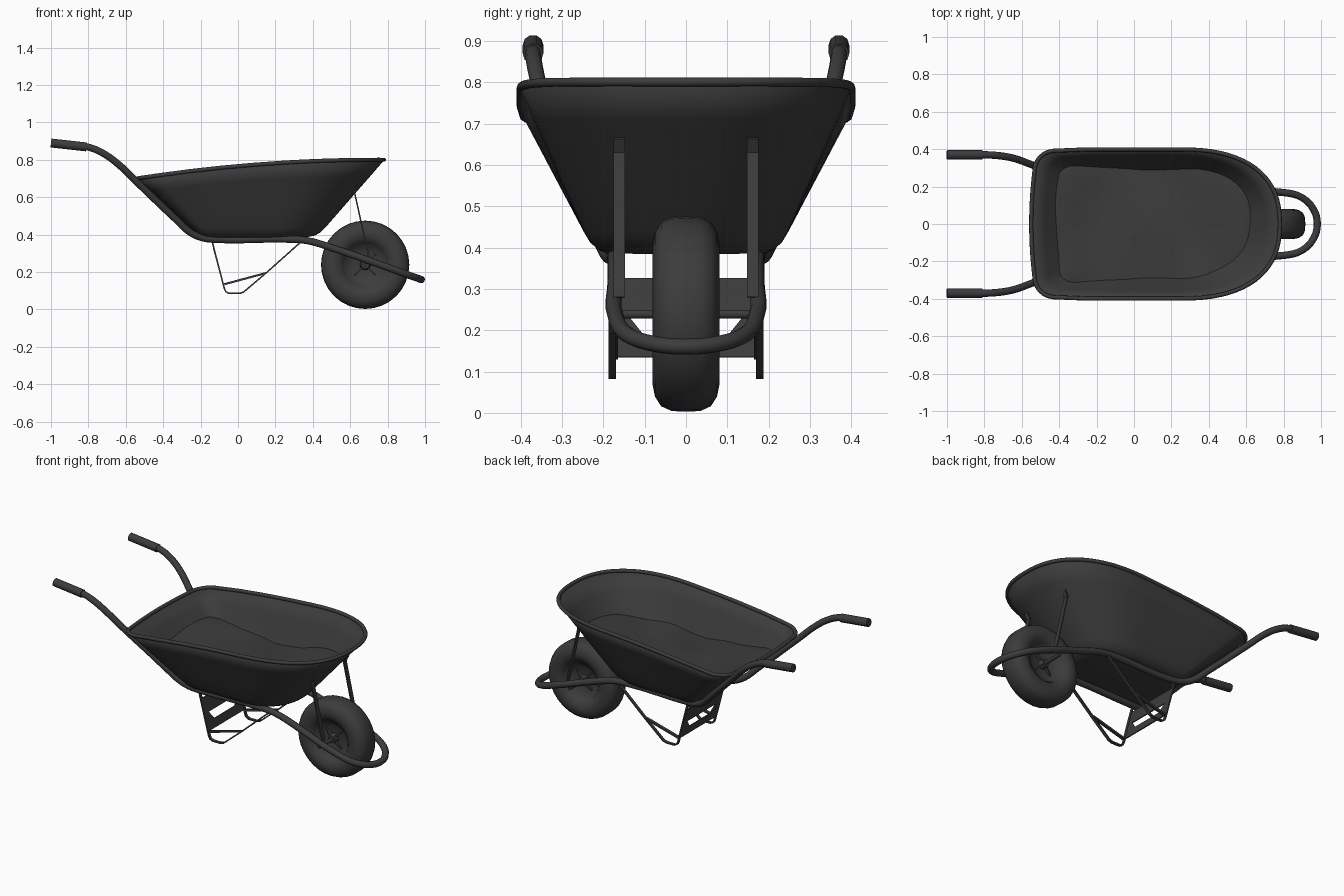
import bpy, bmesh
from math import sin, cos, pi
from mathutils import Vector

if "Cube" in bpy.data.objects:
    bpy.data.objects.remove(bpy.data.objects["Cube"])

dark = bpy.data.materials.new("dark_metal")
dark.diffuse_color = (0.045, 0.045, 0.045, 1)
dark.use_nodes = True
dark.node_tree.nodes["Principled BSDF"].inputs["Base Color"].default_value = dark.diffuse_color


def make(name, verts, faces, solid=0, smooth=True, offset=0):
    me = bpy.data.meshes.new(name)
    me.from_pydata([tuple(v) for v in verts], [], faces)
    bm = bmesh.new()
    bm.from_mesh(me)
    bmesh.ops.recalc_face_normals(bm, faces=bm.faces)
    bm.to_mesh(me)
    bm.free()
    me.materials.append(dark)
    ob = bpy.data.objects.new(name, me)
    bpy.context.collection.objects.link(ob)
    if solid:
        m = ob.modifiers.new("thickness", 'SOLIDIFY')
        m.thickness, m.offset = solid, offset
    if smooth:
        bpy.ops.object.select_all(action='DESELECT')
        ob.select_set(True)
        bpy.context.view_layer.objects.active = ob
        bpy.ops.object.shade_smooth_by_angle(angle=0.7)
    return ob


def tube(name, pts, r, cyclic=False, kind='AUTO', res=4):
    cu = bpy.data.curves.new(name, 'CURVE')
    cu.dimensions = '3D'
    cu.bevel_depth, cu.bevel_resolution, cu.resolution_u = r, 3, res
    cu.use_fill_caps = True
    sp = cu.splines.new('BEZIER')
    sp.bezier_points.add(len(pts) - 1)
    for b, p in zip(sp.bezier_points, pts):
        b.co = p
        b.handle_left_type = b.handle_right_type = kind
    sp.use_cyclic_u = cyclic
    cu.materials.append(dark)
    ob = bpy.data.objects.new(name, cu)
    bpy.context.collection.objects.link(ob)
    return ob


def strap(name, pts, y0, y1, t):
    """Flat bar following an x-z path, spanning y0..y1."""
    n = len(pts)
    verts = [(x, y0, z) for x, z in pts] + [(x, y1, z) for x, z in pts]
    return make(name, verts, [(i, i + 1, n + i + 1, n + i) for i in range(n - 1)], t, False)


def lathe(name, half, steps, centre):
    """Spin a (radius, y) half profile, mirrored in y, about the wheel axis."""
    prof = half + [(r, -y) for r, y in reversed(half) if y > 0]
    n = len(prof)
    verts = [(centre[0] + r * cos(2 * pi * s / steps), y, centre[1] + r * sin(2 * pi * s / steps))
             for s in range(steps) for r, y in prof]
    faces = [(s * n + i, s * n + (i + 1) % n, (s + 1) % steps * n + (i + 1) % n, (s + 1) % steps * n + i)
             for s in range(steps) for i in range(n)]
    return make(name, verts, faces)


def outline(back, front, w, rc):
    """Tray plan: blunt elliptical nose, straight sides, rounded back corners."""
    a = 1.35 * w
    xc = front - a
    half = [(xc + a * max(0, cos(k * pi / 36)) ** 0.82, w * sin(k * pi / 36) ** 0.82) for k in range(18)] + [(xc, w)]
    half += [(xc + (back + rc - xc) * k / 4, w) for k in range(1, 4)]
    half += [(back + rc - rc * sin(k * pi / 12), w - rc + rc * cos(k * pi / 12)) for k in range(7)]
    half += [(back - 0.018 * (1 - (1 - k / 4) ** 2), (w - rc) * (1 - k / 4)) for k in range(1, 5)]
    # slight narrowing towards the back
    half = [(x, y * (1 - 0.35 * max(0, -0.2 - x) ** 2)) for x, y in half]
    return half + [(x, -y) for x, y in reversed(half[1:-1])]


def rings(rows, cap=True):
    n = len(rows[0])
    verts = [v for r in rows for v in r]
    faces = [(j * n + i, j * n + (i + 1) % n, (j + 1) * n + (i + 1) % n, (j + 1) * n + i)
             for j in range(len(rows) - 1) for i in range(n)]
    if cap:
        faces.append(tuple(range(n)))
    return verts, faces


# Tray shell with rolled rim
def level(z, *a):
    return [Vector((x, y, z)) for x, y in outline(*a)]


rim = [Vector((x, y, 0.767 + 0.09 * x - 0.06 * x * x)) for x, y in outline(-0.532, 0.78, 0.399, 0.1)]
low = level(0.44, -0.245, 0.465, 0.245, 0.05)
rows = [level(0.388, -0.17, 0.36, 0.19, 0.04), level(0.398, -0.2, 0.41, 0.212, 0.045),
        level(0.415, -0.222, 0.44, 0.23, 0.05), low]
rows += [[a.lerp(b, t) for a, b in zip(low, rim)] for t in (0.25, 0.5, 0.75, 1)]
make("tray", *rings(rows), 0.006)
tube("tray_rim", rim, 0.011, True, 'VECTOR', 1)


# Uneven load lying in the tray
def fill_z(x, y):
    return (0.552 + 0.01 * sin(9 * x + 1) * cos(8 * y) + 0.006 * sin(17 * x + 11 * y)
            + max(0, x - 0.25) * 0.22 * (1 + 2 * y) + max(0, -x - 0.2) * 0.22)


edge = []
for a, b in zip(low, rim):
    p = a.lerp(b, 0.38)
    edge.append(a.lerp(b, (fill_z(p.x, p.y) - a.z) / (b.z - a.z)))
load = []
for f in (0.08, 0.25, 0.42, 0.6, 0.76, 0.9):
    ring = []
    for p in edge:
        x, y = 0.08 + (p.x - 0.08) * f, p.y * f
        ring.append(Vector((x, y, fill_z(x, y))))
    load.append(ring)
make("load", *rings(load + [edge]))

# Single bent tube: handles, chassis and front loop
side = [(-0.98, .37, .888), (-0.8, .37, .868), (-0.73, .366, .84), (-0.65, .353, .785), (-0.55, .318, .69),
        (-0.42, .265, .565), (-0.33, .232, .48), (-0.26, .205, .415), (-0.2, .19, .386), (-0.13, .178, .375),
        (0.3, .172, .375), (0.38, .171, .366), (0.5, .17, .33), (0.8, .168, .225), (0.9, .14, .188),
        (0.96, .077, .167)]
tube("frame_tube", side + [(0.98, 0, .16)] + [(x, -y, z) for x, y, z in reversed(side)], 0.0195)

for s, tag in ((1, "left"), (-1, "right")):
    # Handle grips
    tube("grip_" + tag, [(-1, s * .37, .89), (-0.81, s * .37, .869)], 0.025, False, 'VECTOR', 1)
    # Bent flat-bar legs with a lower brace
    strap("leg_" + tag, [(-0.14, .37), (-0.073, .112), (-0.065, .095), (-0.048, .086), (0.008, .086),
                         (0.03, .093), (0.15, .195), (0.335, .36)], s * .169, s * .187, 0.008)
    strap("leg_brace_" + tag, [(-0.073, .135), (0.15, .195)], s * .165, s * .183, 0.011)
    # Straps from nose of the tray to the frame
    strap("front_stay_" + tag, [(0.64, .665), (0.622, .63), (0.70, .28)], s * .147, s * .175, 0.008)

# Cross plate between the legs with a trapezoid opening
plate = [(.18, .325), (-.18, .325), (-.18, .135), (.18, .135), (.14, .235), (-.14, .235), (-.10, .185), (.10, .185)]
make("leg_plate", [(-0.14 + (.36 - z) * .27, y, z) for y, z in plate],
     [(i, (i + 1) % 4, 4 + (i + 1) % 4, 4 + i) for i in range(4)], 0.006, False)

# Wheel: fat tyre, dished hub, ribs and axle
C = (0.68, 0.239)
lathe("tyre", [(.236, 0), (.2345, .035), (.223, .06), (.2, .075), (.17, .081), (.145, .075),
               (.122, .06), (.108, .04), (.102, 0)], 32, C)
lathe("hub", [(.112, 0), (.116, .054), (.095, .036), (.07, .026), (.028, .022), (.022, .055), (.009, .055), (.009, 0)], 32, C)
tube("axle", [(C[0], -.175, C[1]), (C[0], .175, C[1])], 0.011, False, 'VECTOR', 1)
for s in (1, -1):
    for k in range(4):
        a = pi / 4 + k * pi / 2
        rib = [(.015, .015), (.08, .022), (.075, .034), (.015, .05)]
        make("hub_rib", [(C[0] + r * cos(a), s * y, C[1] + r * sin(a)) for r, y in rib], [(0, 1, 2, 3)], 0.008, False)
